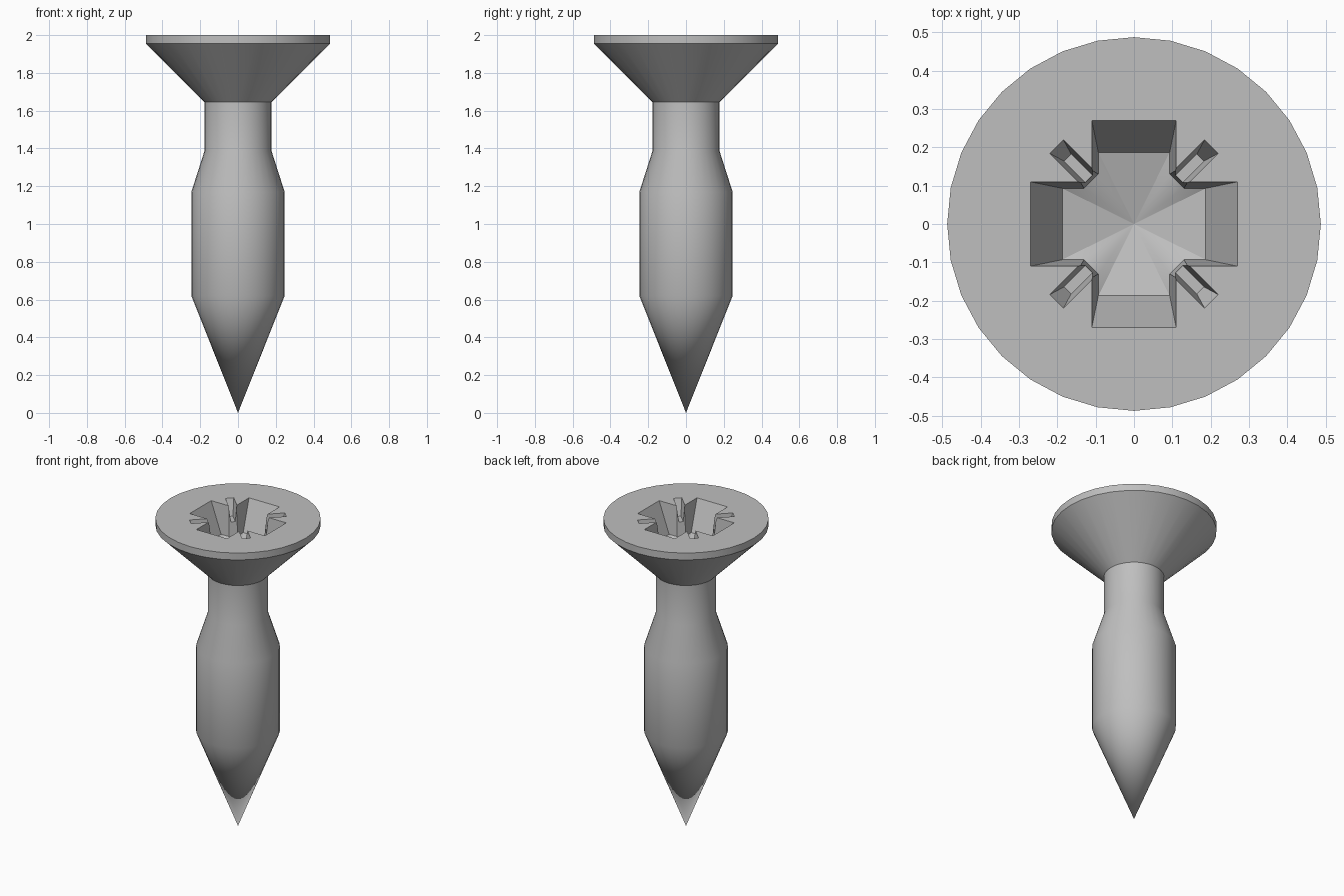
import bpy
import bmesh
from math import pi, sin, cos, radians

default = bpy.data.objects.get("Cube")
if default:
    bpy.data.objects.remove(default)

TOP = 2.0

steel = bpy.data.materials.new("grey_steel")
steel.use_nodes = True
GREY = (0.52, 0.52, 0.52, 1)
steel.diffuse_color = GREY
steel.node_tree.nodes["Principled BSDF"].inputs["Base Color"].default_value = GREY


def finish(name, bm):
    bmesh.ops.recalc_face_normals(bm, faces=bm.faces)
    mesh = bpy.data.meshes.new(name)
    bm.to_mesh(mesh)
    bm.free()
    mesh.materials.append(steel)
    obj = bpy.data.objects.new(name, mesh)
    bpy.context.collection.objects.link(obj)
    return obj


def bridge(bm, a, b):
    for i in range(len(a)):
        j = (i + 1) % len(a)
        bm.faces.new((a[i], a[j], b[j], b[i]))


def fan(bm, ring, tip):
    for i in range(len(ring)):
        bm.faces.new((ring[i], ring[(i + 1) % len(ring)], tip))


def lathe(name, profile, sides=32):
    """Closed turned body with a pointed bottom and a flat top."""
    bm = bmesh.new()
    tip = bm.verts.new((0, 0, 0))
    rings = [[bm.verts.new((r * cos(2 * pi * i / sides), r * sin(2 * pi * i / sides), z))
              for i in range(sides)] for r, z in profile]
    fan(bm, rings[0], tip)
    for a, b in zip(rings, rings[1:]):
        bridge(bm, a, b)
    bm.faces.new(rings[-1])
    return finish(name, bm)


def cross_ring(bm, reach, half, notch, z):
    """Cross outline with chamfered inner corners."""
    ring = []
    for k in range(4):
        c, s = round(cos(k * pi / 2)), round(sin(k * pi / 2))
        for x, y in ((notch, -half), (reach, -half), (reach, half), (notch, half)):
            ring.append(bm.verts.new((c * x - s * y, s * x + c * y, z)))
    return ring


def lerp(a, b, t):
    return a + (b - a) * t


# Screw body: point, shank, neck and countersunk head
body = lathe("screw_body", [(0.247, 0.62), (0.247, 1.17), (0.178, 1.385),
                            (0.178, 1.645), (0.487, 1.955), (0.487, TOP)])

# Tapered cross recess with a shallow conical floor
DEPTH = 0.19
bm = bmesh.new()
rings = [cross_ring(bm, lerp(0.27, 0.187, t), lerp(0.11, 0.093, t),
                    lerp(0.14, 0.13, t), TOP - DEPTH * t) for t in (-0.2, 1)]
bridge(bm, *rings)
bm.faces.new(rings[0])
fan(bm, rings[1], bm.verts.new((0, 0, TOP - DEPTH - 0.05)))
cutters = [finish("cross_recess_cutter", bm)]

# Four narrow diagonal slots
for k in range(4):
    a = radians(45 + 90 * k)
    bm = bmesh.new()
    rings = []
    for t in (-0.2, 1):
        reach, half = lerp(0.285, 0.245, t), lerp(0.025, 0.013, t)
        rings.append([bm.verts.new((cos(a) * u - sin(a) * v, sin(a) * u + cos(a) * v,
                                    TOP - 0.1 * t))
                      for u, v in ((0.1, -half), (reach, -half), (reach, half), (0.1, half))])
    bridge(bm, *rings)
    for ring in rings:
        bm.faces.new(ring)
    cutters.append(finish("diagonal_slot_cutter", bm))

bpy.ops.object.select_all(action="DESELECT")
body.select_set(True)
bpy.context.view_layer.objects.active = body
for cutter in cutters:
    mod = body.modifiers.new("cut", "BOOLEAN")
    mod.operation = "DIFFERENCE"
    mod.solver = "EXACT"
    mod.object = cutter
    bpy.ops.object.modifier_apply(modifier=mod.name)
    bpy.data.objects.remove(cutter)

bpy.ops.object.shade_smooth_by_angle(angle=radians(30))
